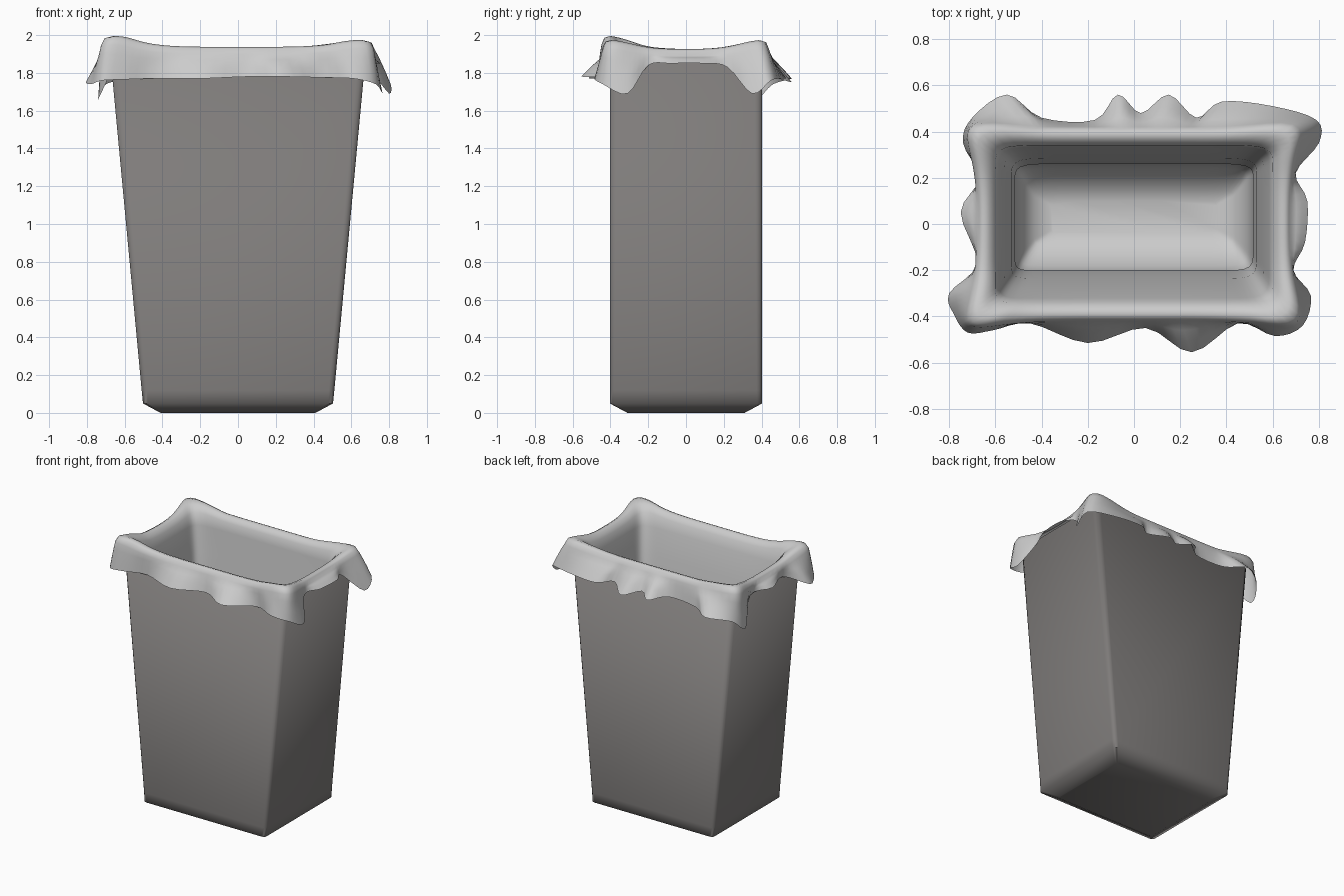
import bpy, bmesh, math
from mathutils import Vector

if "Cube" in bpy.data.objects:
    bpy.data.objects.remove(bpy.data.objects["Cube"])


def material(name, rgb):
    m = bpy.data.materials.new(name)
    m.diffuse_color = (*rgb, 1)
    m.use_nodes = True
    m.node_tree.nodes["Principled BSDF"].inputs["Base Color"].default_value = m.diffuse_color
    return m


def loft(name, rings, mat, cap_start=False, cap_end=False):
    """Skin closed rings of equal length into one object."""
    bm = bmesh.new()
    vs = [[bm.verts.new(p) for p in r] for r in rings]
    n = len(rings[0])
    for a, b in zip(vs, vs[1:]):
        for i in range(n):
            j = (i + 1) % n
            bm.faces.new((a[i], a[j], b[j], b[i]))
    if cap_start:
        bm.faces.new(vs[0][::-1])
    if cap_end:
        bm.faces.new(vs[-1])
    bmesh.ops.recalc_face_normals(bm, faces=bm.faces)
    me = bpy.data.meshes.new(name)
    bm.to_mesh(me)
    bm.free()
    ob = bpy.data.objects.new(name, me)
    bpy.context.collection.objects.link(ob)
    me.materials.append(mat)
    bpy.context.view_layer.objects.active = ob
    ob.select_set(True)
    return ob


def round_rect(hx, hy, r, z, seg=3):
    pts = []
    for k, (sx, sy) in enumerate([(1, 1), (-1, 1), (-1, -1), (1, -1)]):
        for i in range(seg + 1):
            a = math.pi / 2 * (k + i / seg)
            pts.append((sx * (hx - r) + r * math.cos(a), sy * (hy - r) + r * math.sin(a), z))
    return pts


# tapered bin with chamfered base and thin walls
bin_ob = loft("bin", [round_rect(0.41, 0.31, 0.02, 0), round_rect(0.503, 0.403, 0.025, 0.05),
                      round_rect(0.51, 0.403, 0.03, 0.12), round_rect(0.675, 0.403, 0.04, 1.88)],
              material("bin_grey", (0.21, 0.2, 0.195)), cap_start=True)
sol = bin_ob.modifiers.new("wall", 'SOLIDIFY')
sol.thickness = 0.02
bpy.ops.object.shade_smooth_by_angle(angle=math.radians(65))
bin_ob.select_set(False)

# loose hem of the liner: wavy outline, counter-clockwise from front left
HEM = [(-.72, -.47, 1.76), (-.61, -.46, 1.765), (-.45, -.43, 1.77), (-.2, -.515, 1.77),
       (.05, -.45, 1.78), (.25, -.555, 1.78), (.45, -.43, 1.775), (.61, -.485, 1.77),
       (.73, -.44, 1.74), (.765, -.31, 1.69), (.69, -.2, 1.84), (.74, -.08, 1.85),
       (.75, .1, 1.85), (.70, .22, 1.83), (.80, .35, 1.69), (.79, .45, 1.76),
       (.6, .51, 1.77), (.38, .53, 1.77), (.27, .46, 1.78), (.15, .56, 1.75),
       (.03, .48, 1.78), (-.07, .56, 1.77), (-.17, .45, 1.78), (-.4, .46, 1.77),
       (-.55, .56, 1.77), (-.70, .46, 1.74), (-.74, .35, 1.66), (-.67, .2, 1.83),
       (-.75, .05, 1.85), (-.68, -.17, 1.83), (-.80, -.30, 1.76), (-.78, -.39, 1.74)]
HEM = [Vector(p) for p in HEM]


def smooth_loop(pts, sub):
    """Closed Catmull-Rom curve through the points."""
    out, n = [], len(pts)
    for i in range(n):
        a, b, c, d = (pts[(i + k) % n] for k in (-1, 0, 1, 2))
        for s in range(sub):
            t = s / sub
            out.append(0.5 * (2 * b + (c - a) * t + (2 * a - 5 * b + 4 * c - d) * t * t
                              + (3 * b - a - 3 * c + d) * t ** 3))
    return out


def relax(ring, times):
    """Round off the corners of a closed ring."""
    for _ in range(times):
        n = len(ring)
        ring = [(ring[i - 1] + ring[i] * 2 + ring[(i + 1) % n]) / 4 for i in range(n)]
    return ring


hem = smooth_loop(HEM, 4)
RX, RY = 0.68, 0.42
cols = []
for p in hem:
    s = max(abs(p.x) / RX, abs(p.y) / RY)
    x, y = p.x / s, p.y / s
    d = math.hypot(abs(x) - RX, abs(y) - RY)
    cols.append((p, x, y, math.exp(-(d / 0.16) ** 2)))


def rect_ring(inset, grow, z0, zc):
    """Ring parallel to the rim; corners are pulled outward and up."""
    ring = []
    for p, x, y, c in cols:
        hi = zc + (0.02 if x < 0 and y < 0 else 0)
        end = 0.012 * max(0, (abs(x) - 0.6) / 0.08)
        ring.append(Vector((x * (1 - inset / RX) * (1 + grow * c),
                            y * (1 - inset / RY) * (1 + grow * c), z0 + hi * c - end)))
    return relax(ring, 4)


# liner folded over the rim: hem, outside fold, rounded crest
outer = rect_ring(0.0, 0.08, 1.90, 0.045)
rings = [hem]
for t in (0.65, 0.3):
    rings.append([o.lerp(h, t) + Vector((0, 0, 0.03 * t * (1 - t)))
                  for o, h in zip(outer, hem)])
rings += [outer, rect_ring(0.01, 0.07, 1.928, 0.052), rect_ring(0.03, 0.05, 1.938, 0.05),
          rect_ring(0.055, 0.03, 1.93, 0.04), rect_ring(0.08, 0.0, 1.90, 0.03)]

# liner sagging inside the bin: half width, front y, back y, height
for hx, yf, yb, z in ((.585, -.32, .335, 1.83), (.56, -.28, .315, 1.65), (.53, -.235, .285, 1.3),
                      (.515, -.2, .26, .9), (.515, -.22, .27, .5), (.49, -.18, .24, .25),
                      (.43, -.09, .15, .17), (.36, -.04, .1, .15)):
    rings.append(relax([Vector((x / RX * hx, (yf + yb) / 2 + y / RY * (yb - yf) / 2, z))
                        for p, x, y, c in cols], 5))

loft("liner_bag", rings, material("liner_grey", (0.62, 0.62, 0.65)), cap_end=True)
bpy.ops.object.shade_smooth_by_angle(angle=math.radians(120))
